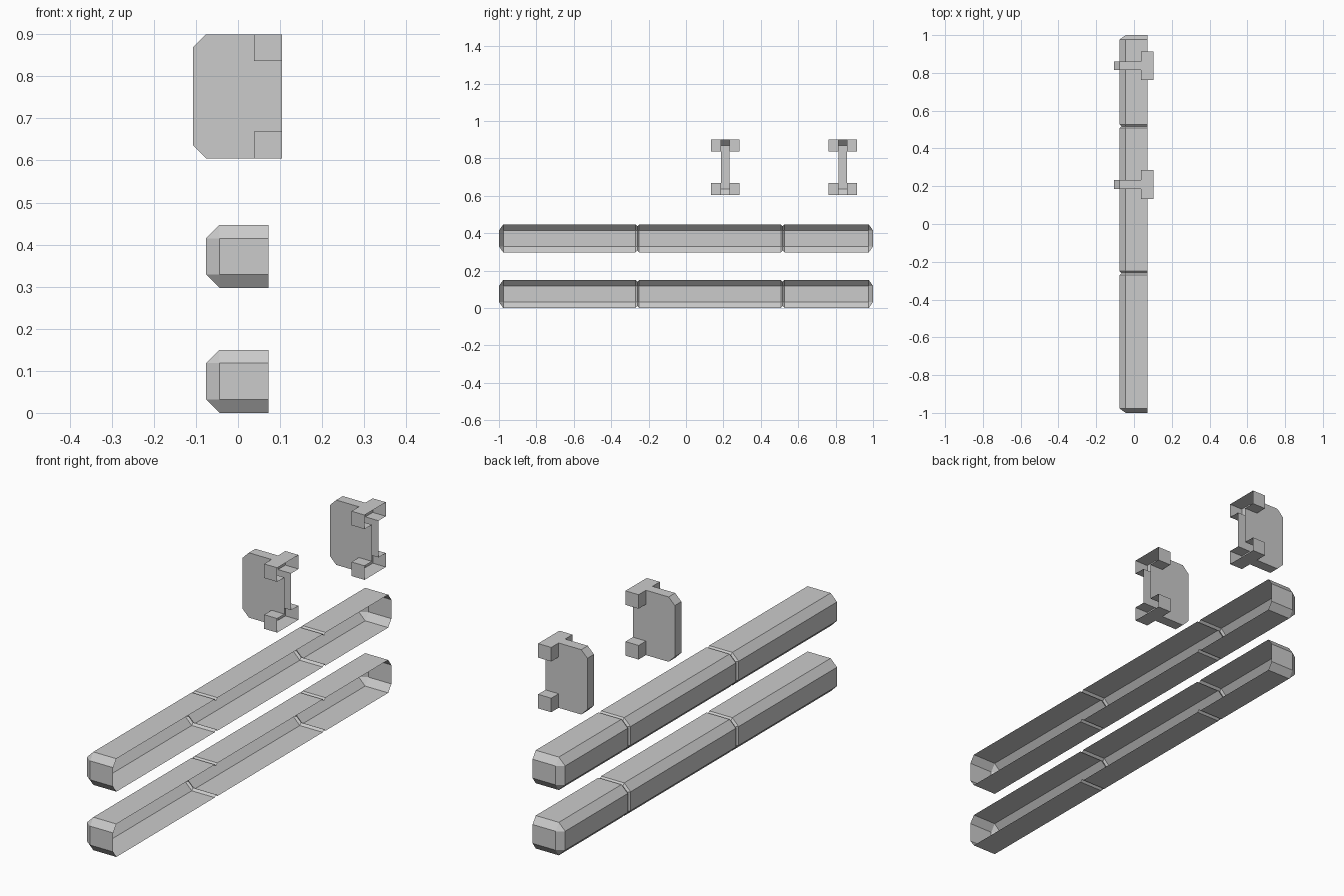
import bpy, bmesh

if "Cube" in bpy.data.objects:
    bpy.data.objects.remove(bpy.data.objects["Cube"])


def finish(bm, name):
    bmesh.ops.remove_doubles(bm, verts=bm.verts, dist=1e-5)
    bmesh.ops.dissolve_degenerate(bm, edges=bm.edges, dist=1e-5)
    bmesh.ops.recalc_face_normals(bm, faces=bm.faces)
    mesh = bpy.data.meshes.new(name)
    bm.to_mesh(mesh)
    bm.free()
    ob = bpy.data.objects.new(name, mesh)
    bpy.context.collection.objects.link(ob)
    return ob


def add_face(bm, pts):
    bm.faces.new([bm.verts.new(p) for p in pts])


# Rails: thin chamfered channels, open on +x, with two V grooves
CH = 0.032


def ring(y, d, base):
    x, z0, z1, c = -0.076 + d, base + d, base + 0.15 - d, CH - d
    return [(0.072, y, z0), (x + c, y, z0), (x, y, z0 + c),
            (x, y, z1 - c), (x + c, y, z1), (0.072, y, z1)]


def rail(name, base):
    stations = [(-1, CH), (-0.977, 0)]
    for g in (-0.26, 0.517):
        stations += [(g - 0.01, 0), (g, 0.01), (g + 0.01, 0)]
    stations += [(0.977, 0), (1, CH)]
    rings = [ring(y, d, base) for y, d in stations]
    bm = bmesh.new()
    for a, b in zip(rings, rings[1:]):
        for i in range(5):
            pts = [a[i], a[i + 1], b[i + 1], b[i]]
            add_face(bm, list(dict.fromkeys(pts)))
    # end caps
    for r in (rings[0], rings[-1]):
        add_face(bm, [r[0], r[1], r[4], r[5]])
    finish(bm, name)


rail("lower_rail", 0.0)
rail("upper_rail", 0.297)


# Brackets: hollow I-shaped clips, open on +x; one half built, then mirrored in y
def bracket(name, yc):
    x0, xf, x1 = -0.107, 0.038, 0.104
    b, t, c, f = 0.605, 0.9, 0.031, 0.064
    h, H = 0.0235, 0.0765
    bm = bmesh.new()
    # rim of the plate
    rim = [(x1, b), (xf, b), (x0 + c, b), (x0, b + c),
           (x0, t - c), (x0 + c, t), (xf, t), (x1, t)]
    for p, q in zip(rim, rim[1:]):
        add_face(bm, [(p[0], 0, p[1]), (q[0], 0, q[1]), (q[0], h, q[1]), (p[0], h, p[1])])
    # side of the plate, notched where the flanges join
    side = rim[1:7] + [(xf, t - f), (x1, t - f), (x1, b + f), (xf, b + f)]
    add_face(bm, [(x, h, z) for x, z in side])
    # upper and lower flange ends
    for lo in (b, t - f):
        hi = lo + f
        for z in (lo, hi):
            add_face(bm, [(xf, h, z), (x1, h, z), (x1, H, z), (xf, H, z)])
        add_face(bm, [(xf, h, lo), (xf, H, lo), (xf, H, hi), (xf, h, hi)])
        add_face(bm, [(xf, H, lo), (x1, H, lo), (x1, H, hi), (xf, H, hi)])
    ob = finish(bm, name)
    ob.location.y = yc
    m = ob.modifiers.new("mirror", 'MIRROR')
    m.use_axis = (False, True, False)


bracket("near_bracket", 0.21)
bracket("far_bracket", 0.838)
